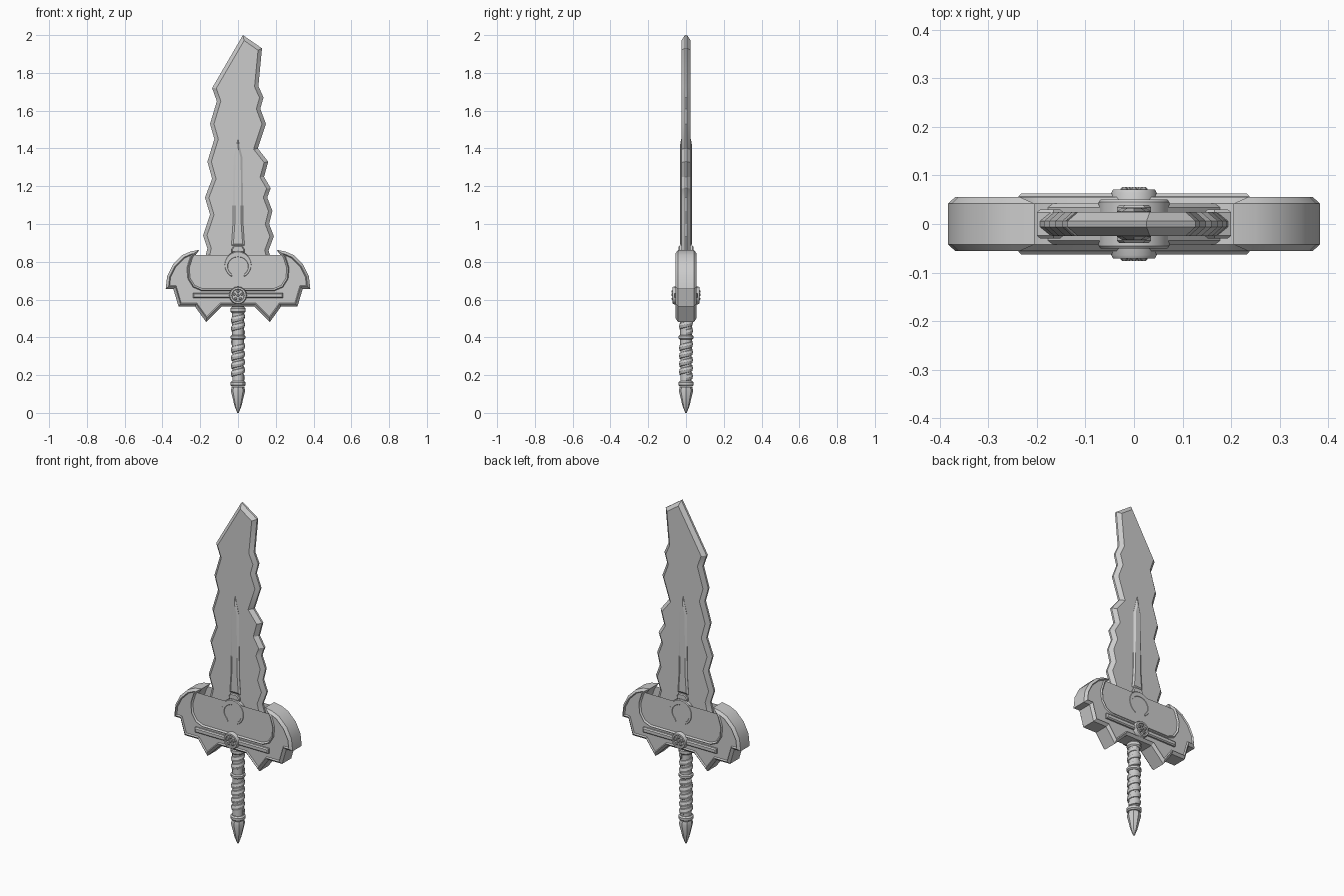
import bpy, bmesh, math
from mathutils import Matrix

if "Cube" in bpy.data.objects:
    bpy.data.objects.remove(bpy.data.objects["Cube"])

steel = bpy.data.materials.new("grey steel")
steel.diffuse_color = (0.6, 0.6, 0.6, 1)
steel.use_nodes = True
steel.node_tree.nodes["Principled BSDF"].inputs["Base Color"].default_value = steel.diffuse_color


def finish(name, bm, smooth=30):
    bmesh.ops.recalc_face_normals(bm, faces=bm.faces)
    me = bpy.data.meshes.new(name)
    bm.to_mesh(me)
    bm.free()
    me.materials.append(steel)
    ob = bpy.data.objects.new(name, me)
    bpy.context.collection.objects.link(ob)
    bpy.context.view_layer.objects.active = ob
    ob.select_set(True)
    bpy.ops.object.shade_smooth_by_angle(angle=math.radians(smooth))
    ob.select_set(False)
    return ob


def plate(name, pts, half, insets=()):
    """Outline in x, z made into a slab; each inset is (width, depth) on both faces."""
    bm = bmesh.new()
    base = bm.faces.new([bm.verts.new((x, -half, z)) for x, z in pts])
    ext = bmesh.ops.extrude_face_region(bm, geom=[base])["geom"]
    bmesh.ops.translate(bm, vec=(0, 2 * half, 0),
                        verts=[g for g in ext if isinstance(g, bmesh.types.BMVert)])
    bmesh.ops.recalc_face_normals(bm, faces=bm.faces)
    caps = [f for f in bm.faces if abs(f.normal.y) > 0.9]
    for width, depth in insets:
        for f in caps:
            bmesh.ops.inset_region(bm, faces=[f], thickness=width, depth=depth,
                                   use_even_offset=True, use_boundary=True)
    return finish(name, bm)


def mirrored(half_pts):
    """Right half of an outline, bottom to top, closed with its left copy."""
    return half_pts + [(-x, z) for x, z in reversed(half_pts) if x > 1e-5]


def lathe(name, profile, sides):
    """Solid of revolution about z from (radius, z) points."""
    bm = bmesh.new()
    rings = [[bm.verts.new((r * math.cos(a), r * math.sin(a), z))
              for a in (2 * math.pi * i / sides for i in range(sides))]
             for r, z in profile]
    for lo, hi in zip(rings, rings[1:]):
        for i in range(sides):
            j = (i + 1) % sides
            bm.faces.new((lo[i], lo[j], hi[j], hi[i]))
    bm.faces.new(rings[0])
    bm.faces.new(rings[-1])
    return finish(name, bm)


def disc(name, x, z, r, half, sides, insets=()):
    pts = [(x + r * math.cos(2 * math.pi * i / sides),
            z + r * math.sin(2 * math.pi * i / sides)) for i in range(sides)]
    return plate(name, pts, half, insets)


# Jagged blade with ground edges
right = [(.165, .70), (.20, .71), (.183, .785), (.162, .86), (.19, .935), (.165, 1.0),
         (.182, 1.07), (.155, 1.14), (.173, 1.19), (.138, 1.25), (.16, 1.33), (.105, 1.40),
         (.148, 1.53), (.118, 1.61), (.135, 1.67), (.108, 1.73), (.127, 1.93), (.026, 2.0)]
left = [(-.137, 1.72), (-.112, 1.65), (-.148, 1.53), (-.125, 1.45), (-.162, 1.33),
        (-.137, 1.24), (-.175, 1.14), (-.148, 1.05), (-.185, .94), (-.162, .87),
        (-.183, .785), (-.20, .71), (-.165, .70)]
plate("blade", right + left + [(-.13, .77), (.13, .77)], .006, [(.02, .019)])

# Raised spike along the blade
plate("blade_spine", mirrored([(.035, .885), (.027, 1.0), (.024, 1.35), (0, 1.45)]),
      .026, [(.010, .007)])

# Guard with horns and lower fangs
guard = [(0, .563), (.085, .563), (.168, .48), (.228, .563), (.315, .563), (.342, .655),
         (.383, .655), (.375, .725), (.345, .785), (.295, .835), (.25, .855), (.205, .863),
         (.235, .82), (.252, .765), (.247, .715), (.225, .68), (.19, .665), (0, .665)]
guard_pts = guard + [(-x, z) for x, z in reversed(guard) if x > 0]
plate("guard", guard_pts, .042, [(.014, .014), (.005, -.008)])

# Triangular plate above the guard
plate("guard_triangle", mirrored([(.185, .655), (.055, .82), (.03, .845)]),
      .034, [(.008, .008), (.012, 0), (.003, -.006)])

# Horizontal bar across the guard
plate("cross_bar", mirrored([(.238, .607), (.238, .636)]), .057, [(.006, .006)])

# Round medallion with studs
disc("medallion", 0, .622, .047, .064, 16, [(.004, .007), (.009, 0), (.003, -.006)])
for i in range(5):
    a = math.pi / 2 + 2 * math.pi * i / 5
    disc("medallion_stud", .021 * math.cos(a), .622 + .021 * math.sin(a), .008, .072, 6,
         [(.003, .004)])
disc("medallion_centre_stud", 0, .622, .008, .072, 6, [(.003, .004)])

# Crescent emblem with a central fang
outer = [(.073 * math.cos(a), .783 + .073 * math.sin(a))
         for a in (math.radians(-68 + 316 * i / 22) for i in range(23))]
inner = [(.052 * math.cos(a), .775 + .048 * math.sin(a))
         for a in (math.radians(232 - 284 * i / 18) for i in range(19))]
plate("crescent", outer + inner, .045, [(.004, .005)])
plate("emblem_fang", mirrored([(.006, .715), (.022, .77), (.026, .825)]), .042, [(.006, .006)])
plate("emblem_cap", mirrored([(.035, .85), (.035, .865), (.022, .885)]), .034, [(.005, .005)])

# Small claws at the blade base
for s in (1, -1):
    plate("base_claw", [(s * x, z) for x, z in
                        [(.145, .735), (.16, .705), (.195, .715), (.20, .735), (.165, .755)]],
          .024, [(.006, .006)])

# Grip with collars
lathe("grip", [(.030, .15), (.031, .57)], 12)
for z, r, h in ((.545, .040, .016), (.40, .040, .012), (.155, .041, .014)):
    lathe("grip_collar", [(r - .007, z - h), (r, z - h / 2), (r, z + h / 2), (r - .007, z + h)], 12)


# Spiral wrap on the grip
def wrap(z0, z1, pitch=.042, steps=14):
    bm = bmesh.new()
    n = int((z1 - z0) / pitch * steps)
    section = [(.028, -.017), (.034, -.014), (.038, 0), (.034, .014), (.028, .017)]
    prev = None
    for i in range(n + 1):
        a, z = 2 * math.pi * i / steps, z0 + (z1 - z0) * i / n
        ring = [bm.verts.new((r * math.cos(a), r * math.sin(a), z + dz)) for r, dz in section]
        if prev:
            for k in range(len(ring)):
                j = (k + 1) % len(ring)
                bm.faces.new((prev[k], prev[j], ring[j], ring[k]))
        else:
            bm.faces.new(ring)
        prev = ring
    bm.faces.new(prev)
    finish("grip_wrap", bm)


wrap(.185, .375)
wrap(.425, .52)

# Pointed pommel
lathe("pommel", [(.004, 0), (.018, .035), (.038, .118), (.033, .138)], 8)
